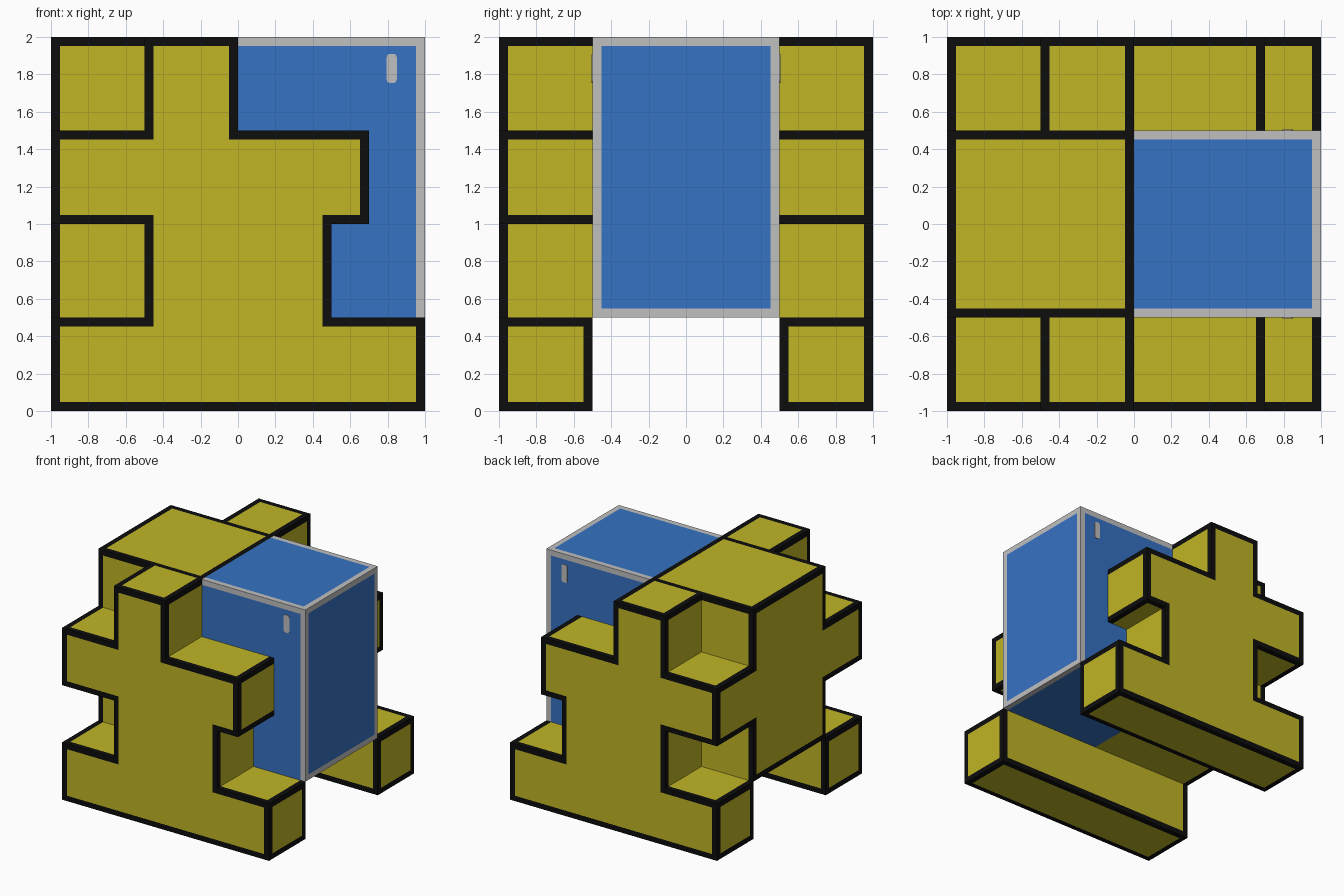
import bpy, bmesh
from mathutils import Vector

if "Cube" in bpy.data.objects:
    bpy.data.objects.remove(bpy.data.objects["Cube"], do_unlink=True)

W = 0.047   # width of the painted edge strips


def material(name, rgb):
    m = bpy.data.materials.new(name)
    m.use_nodes = True
    m.diffuse_color = (*rgb, 1)
    m.node_tree.nodes["Principled BSDF"].inputs["Base Color"].default_value = (*rgb, 1)
    return m


YELLOW, BLACK, BLUE, GREY = range(4)
MATS = [material("yellow", (0.53, 0.465, 0.018)),
        material("black", (0.004, 0.004, 0.004)),
        material("blue", (0.037, 0.168, 0.55)),
        material("light_grey", (0.53, 0.53, 0.53))]


def panel(bm, origin, u, v, normal, strips="", fill=YELLOW, edge=BLACK):
    """Rectangle with edge strips: a/b at the start/end of u, c/d at the start/end of v."""
    origin, u, v, normal = map(Vector, (origin, u, v, normal))

    def cuts(length, lo, hi):
        t = [0.0, length]
        if lo in strips:
            t.insert(1, W)
        if hi in strips:
            t.insert(-1, length - W)
        return t
    us, vs = cuts(u.length, "a", "b"), cuts(v.length, "c", "d")
    du, dv = u.normalized(), v.normalized()
    grid = [[bm.verts.new(origin + du * a + dv * b) for b in vs] for a in us]
    for i in range(len(us) - 1):
        for j in range(len(vs) - 1):
            f = bm.faces.new((grid[i][j], grid[i + 1][j], grid[i + 1][j + 1], grid[i][j + 1]))
            f.normal_update()
            if f.normal.dot(normal) < 0:
                f.normal_flip()
            on_strip = (("a" in strips and i == 0) or ("b" in strips and i == len(us) - 2)
                        or ("c" in strips and j == 0) or ("d" in strips and j == len(vs) - 2))
            f.material_index = edge if on_strip else fill


def finish(bm, name, mirror=True):
    bmesh.ops.remove_doubles(bm, verts=bm.verts[:], dist=1e-4)
    me = bpy.data.meshes.new(name)
    bm.to_mesh(me)
    bm.free()
    for m in MATS:
        me.materials.append(m)
    ob = bpy.data.objects.new(name, me)
    bpy.context.collection.objects.link(ob)
    if mirror:
        mod = ob.modifiers.new("mirror", "MIRROR")
        mod.use_axis = (False, True, False)
    return ob


# Stepped side plates with legs, front one mirrored to the back
PROFILE = [(-1, 0), (1, 0), (1, .5), (.5, .5), (.5, 1), (.7, 1), (.7, 1.5), (0, 1.5),
           (0, 2), (-.5, 2), (-.5, 1.5), (-1, 1.5), (-1, 1), (-.5, 1), (-.5, .5), (-1, .5)]
n = len(PROFILE)


def convex(i):
    (ax, az), (bx, bz), (cx, cz) = PROFILE[i - 1], PROFILE[i], PROFILE[(i + 1) % n]
    return (bx - ax) * (cz - bz) - (bz - az) * (cx - bx) > 0


bm = bmesh.new()
# outer face with an even strip around its outline
face = bm.faces.new([bm.verts.new((x, -1, z)) for x, z in PROFILE])
bm.normal_update()
for f in bmesh.ops.inset_region(bm, faces=[face], thickness=W, use_even_offset=True,
                                use_boundary=True)["faces"]:
    f.material_index = BLACK
# walls: strips along convex corners and the outer side
for i in range(n):
    (x0, z0), (x1, z1) = PROFILE[i], PROFILE[(i + 1) % n]
    strips = "c" + ("a" if convex(i) else "") + ("b" if convex((i + 1) % n) else "")
    if min(z0, z1) == 0:
        strips += "d"
    panel(bm, (x0, -1, z0), (x1 - x0, 0, z1 - z0), (0, .5, 0), (z1 - z0, 0, x0 - x1), strips)
# inner face of the leg
panel(bm, (-1, -.5, 0), (2, 0, 0), (0, 0, .5), (0, 1, 0), "abc")
finish(bm, "side_plates")

# Yellow rear half of the central body
bm = bmesh.new()
panel(bm, (-1, -.5, 2), (1, 0, 0), (0, 1, 0), (0, 0, 1), "abcd")
panel(bm, (-1, -.5, .5), (1, 0, 0), (0, 1, 0), (0, 0, -1), "a")
for z0, z1, strips in ((.5, 1 + W, "abc"), (1 + W, 1.5 - W, ""), (1.5 - W, 2, "abd")):
    panel(bm, (-1, -.5, z0), (0, 1, 0), (0, 0, z1 - z0), (-1, 0, 0), strips)
for y in (-.5, .5):
    panel(bm, (-1, y, .5), (1, 0, 0), (0, 0, 1.5), (0, y, 0), "ad")
finish(bm, "body_yellow", mirror=False)

# Blue half of the central body with grey frame
bm = bmesh.new()
for z, strips in ((2, "bcd"), (.5, "b")):
    panel(bm, (0, -.5, z), (1, 0, 0), (0, 1, 0), (0, 0, z - 1), strips, BLUE, GREY)
panel(bm, (1, -.5, .5), (0, 1, 0), (0, 0, 1.5), (1, 0, 0), "abcd", BLUE, GREY)
for y in (-.5, .5):
    panel(bm, (0, y, .5), (1, 0, 0), (0, 0, 1.5), (0, y, 0), "bd", BLUE, GREY)
finish(bm, "body_blue", mirror=False)

# Small rounded handle plates on both sides of the blue half
bm = bmesh.new()
bmesh.ops.create_cube(bm, size=1)
for v in bm.verts:
    v.co = (0.822 + v.co.x * .054, -.502 + v.co.y * .006, 1.832 + v.co.z * .155)
corners = [e for e in bm.edges if abs(e.verts[0].co.y - e.verts[1].co.y) > .003]
bmesh.ops.bevel(bm, geom=corners, offset=.018, segments=4, profile=.5, affect="EDGES")
for f in bm.faces:
    f.material_index = GREY
finish(bm, "handle_plates")
